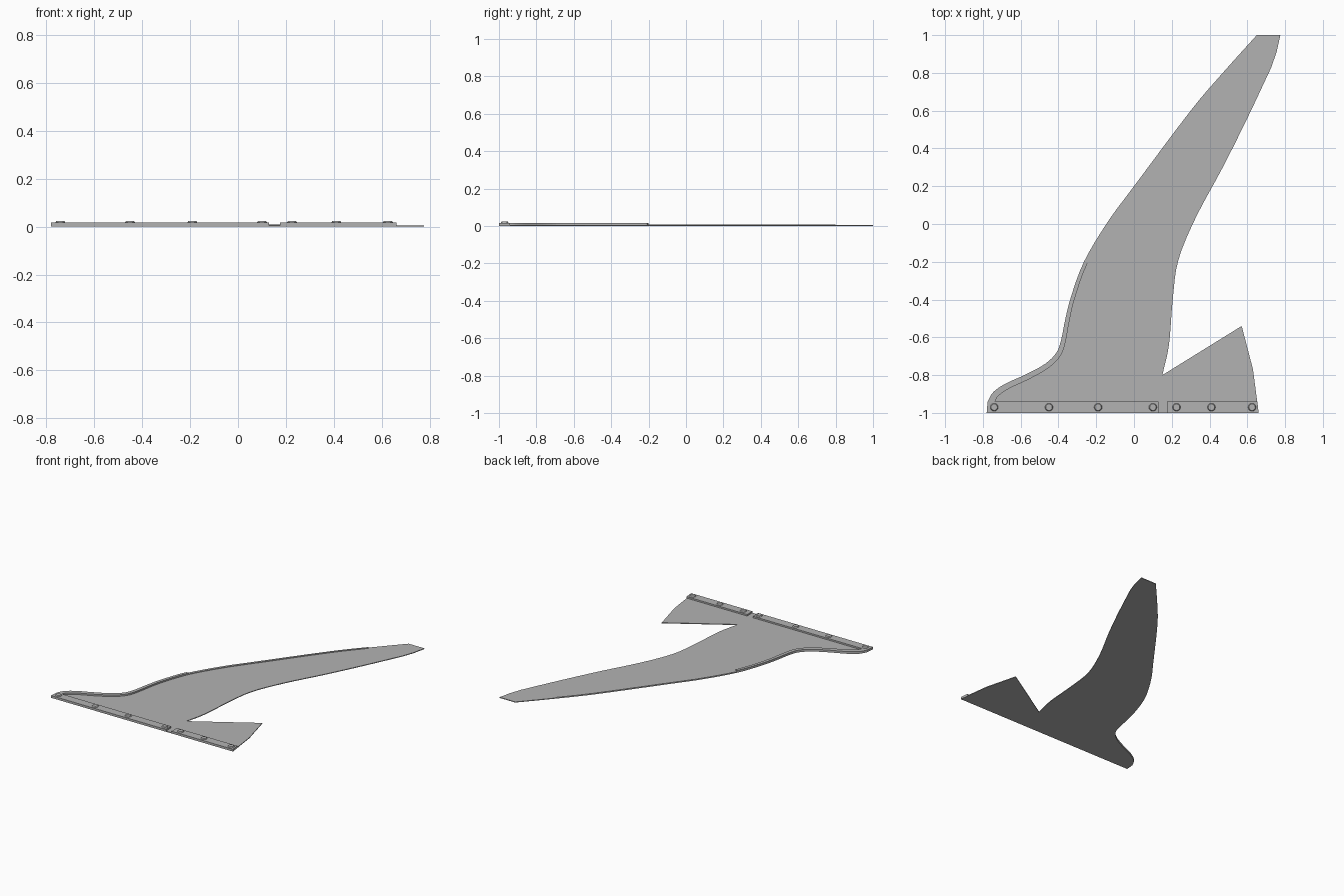
import bpy, bmesh
from mathutils import Vector

cube = bpy.data.objects.get("Cube")
if cube:
    bpy.data.objects.remove(cube, do_unlink=True)

grey = bpy.data.materials.new("plain_grey")
grey.use_nodes = True
colour = (0.45, 0.45, 0.45, 1)
grey.diffuse_color = colour
grey.node_tree.nodes["Principled BSDF"].inputs["Base Color"].default_value = colour


def finish(name, bm):
    """Turn a bmesh into a named grey object."""
    bmesh.ops.recalc_face_normals(bm, faces=bm.faces)
    mesh = bpy.data.meshes.new(name)
    bm.to_mesh(mesh)
    bm.free()
    mesh.materials.append(grey)
    obj = bpy.data.objects.new(name, mesh)
    bpy.context.collection.objects.link(obj)
    return obj


def plate(name, outline, bottom, top):
    """Extrude a flat outline from the bottom height to the top height."""
    bm = bmesh.new()
    face = bm.faces.new([bm.verts.new((p[0], p[1], bottom)) for p in outline])
    result = bmesh.ops.extrude_face_region(bm, geom=[face], use_keep_orig=True)
    moved = [v for v in result["geom"] if isinstance(v, bmesh.types.BMVert)]
    bmesh.ops.translate(bm, verts=moved, vec=(0, 0, top - bottom))
    bmesh.ops.triangulate(bm, faces=[f for f in bm.faces if len(f.verts) > 4])
    return finish(name, bm)


def smooth_path(points, steps=4):
    """Pass a smooth curve through the given points."""
    pts = [Vector(p) for p in points]
    pts = [2 * pts[0] - pts[1]] + pts + [2 * pts[-1] - pts[-2]]
    path = []
    for a, b, c, d in zip(pts, pts[1:], pts[2:], pts[3:]):
        for i in range(steps):
            t = i / steps
            path.append(0.5 * (2 * b + (c - a) * t + (2 * a - 5 * b + 4 * c - d) * t ** 2
                               + (3 * b - a - 3 * c + d) * t ** 3))
    return path + [pts[-2]]


def lip(name, path, start_width, end_width, top):
    """Raised strip along the inner side of a path."""
    inner = []
    last = len(path) - 1
    for i, p in enumerate(path):
        along = (path[min(i + 1, last)] - path[max(i - 1, 0)]).normalized()
        width = start_width + (end_width - start_width) * i / last
        inner.append(p + Vector((along.y, -along.x)) * width)
    bm = bmesh.new()
    rings = []
    for o, n in zip(path, inner):
        corners = ((o, 0), (o, top), (n, top), (n, 0))
        rings.append([bm.verts.new((p.x, p.y, z)) for p, z in corners])
    for a, b in zip(rings, rings[1:]):
        for k in range(4):
            m = (k + 1) % 4
            bm.faces.new((a[k], a[m], b[m], b[k]))
    bm.faces.new(rings[0])
    bm.faces.new(rings[-1])
    return finish(name, bm)


# Curved edges of the blade
leading = smooth_path([(-.775, -.94), (-.745, -.89), (-.68, -.845), (-.57, -.795),
                       (-.47, -.74), (-.41, -.68), (-.385, -.61), (-.365, -.51),
                       (-.335, -.39), (-.265, -.2), (-.14, .01), (0, .2),
                       (.3, .6), (.47, .8), (.65, 1)])
trailing = smooth_path([(.725, .825), (.6, .56), (.47, .3), (.33, .04),
                        (.235, -.19), (.205, -.4), (.185, -.64), (.15, -.8)])

# Thin blade with its small rear flap
base_corner = Vector((-.78, -1))
flap = [(.57, -.54), (.63, -.77), (.66, -1)]
plate("blade_sheet", [base_corner] + leading + [(.775, 1), (.755, .91)] + trailing + flap,
      0, .005)

# Raised leading edge, thick near the root and thinner towards the tip
split = min(range(len(leading)), key=lambda i: abs(leading[i].y + .2))
end = min(range(len(leading)), key=lambda i: abs(leading[i].y - .8))
lip("root_leading_lip", leading[:split + 1], .035, .02, .016)
lip("outer_leading_lip", leading[split:end + 1], .02, .012, .009)

# Two mounting rails along the base
plate("long_base_rail", [(-.78, -1), (.13, -1), (.13, -.94), (-.775, -.94)], 0, .016)
plate("short_base_rail", [(.175, -1), (.66, -1), (.653, -.94), (.175, -.94)], 0, .016)

# Low fasteners on the rails
for number, x in enumerate((-.74, -.45, -.19, .1, .225, .41, .625), 1):
    bm = bmesh.new()
    bmesh.ops.create_cone(bm, cap_ends=True, segments=16, radius1=.021, radius2=.017, depth=.007)
    bmesh.ops.translate(bm, verts=bm.verts, vec=(x, -.97, .0195))
    finish(f"rail_fastener_{number}", bm)
